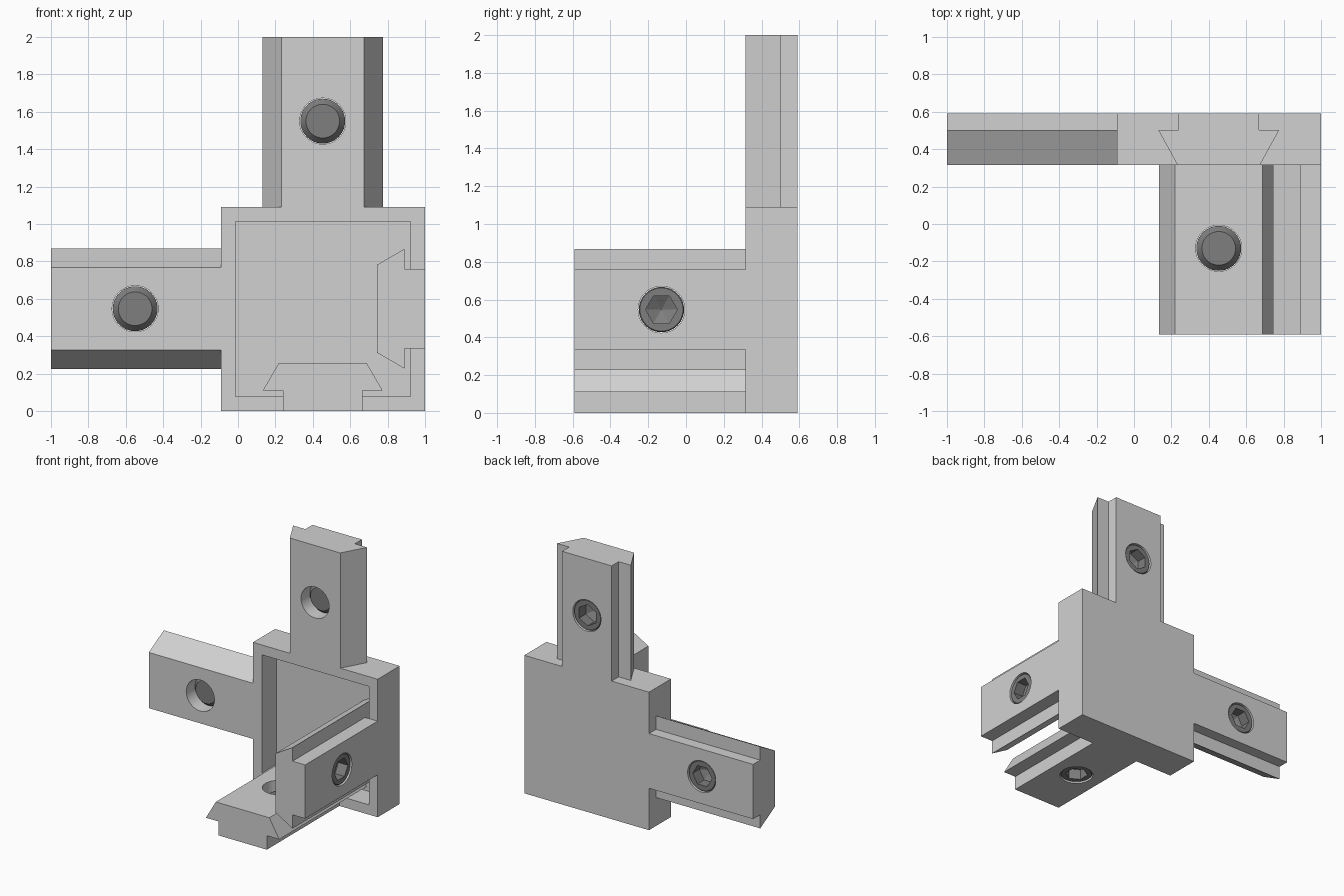
import bpy, bmesh
from math import sin, cos, pi, radians
from mathutils import Matrix, Vector

cube = bpy.data.objects.get("Cube")
if cube:
    bpy.data.objects.remove(cube, do_unlink=True)


def material(name, value):
    m = bpy.data.materials.new(name)
    m.use_nodes = True
    col = (value, value, value, 1)
    m.diffuse_color = col
    m.node_tree.nodes["Principled BSDF"].inputs["Base Color"].default_value = col
    return m


LIGHT = material("light grey", 0.64)
DARK = material("dark grey", 0.21)


def finish(bm, name, mat, matrix=Matrix()):
    bmesh.ops.recalc_face_normals(bm, faces=bm.faces)
    me = bpy.data.meshes.new(name)
    bm.to_mesh(me)
    bm.free()
    me.transform(matrix)
    me.materials.append(mat)
    ob = bpy.data.objects.new(name, me)
    bpy.context.collection.objects.link(ob)
    return ob


def activate(ob):
    bpy.ops.object.select_all(action="DESELECT")
    ob.select_set(True)
    bpy.context.view_layer.objects.active = ob


def smooth(ob):
    activate(ob)
    bpy.ops.object.shade_smooth_by_angle(angle=radians(15))


def prism(profile, start, end):
    """Extrude a (width, depth) profile along local z."""
    bm = bmesh.new()
    face = bm.faces.new([bm.verts.new((w, d, start)) for w, d in profile])
    out = bmesh.ops.extrude_face_region(bm, geom=[face])["geom"]
    moved = [v for v in out if isinstance(v, bmesh.types.BMVert)]
    bmesh.ops.translate(bm, verts=moved, vec=(0, 0, end - start))
    return bm


def mirrored(half):
    return half + [(-w, d) for w, d in reversed(half)]


# Corner plate with a square recess in its front
bm = bmesh.new()
bmesh.ops.create_cube(bm, size=1)
bmesh.ops.scale(bm, vec=(1.09, 0.275, 1.09), verts=bm.verts)
bmesh.ops.translate(bm, vec=(0.455, 0.4525, 0.545), verts=bm.verts)
bm.normal_update()
front = min(bm.faces, key=lambda f: f.normal.y)
bmesh.ops.inset_region(bm, faces=[front], thickness=0.11)
floor = bmesh.ops.extrude_discrete_faces(bm, faces=[front])["faces"][0]
bmesh.ops.translate(bm, verts=floor.verts, vec=(0, 0.185, 0))
finish(bm, "corner_plate", LIGHT)

SIDES = 48


def screw(name, matrix, hole, tip):
    """Set screw: chamfered tip, round shank, hexagonal socket."""
    bm = bmesh.new()

    def ring(r, d, hexagon=False):
        verts = []
        for i in range(SIDES):
            a = 2 * pi * i / SIDES
            q = r
            if hexagon:
                q = r * cos(pi / 6) / cos(a % (pi / 3) - pi / 6)
            verts.append(bm.verts.new((q * sin(a), d, hole + q * cos(a))))
        return verts

    rings = [ring(0.09, tip), ring(0.12, tip - 0.035), ring(0.12, 0.016),
             ring(0.114, 0.008), ring(0.084, 0.008, True), ring(0.084, 0.09, True)]
    bm.faces.new(rings[0])
    for a, b in zip(rings, rings[1:]):
        for i in range(SIDES):
            j = (i + 1) % SIDES
            bm.faces.new((a[i], a[j], b[j], b[i]))
    apex = bm.verts.new((0, 0.13, hole))
    for i in range(SIDES):
        bm.faces.new((rings[-1][i], rings[-1][(i + 1) % SIDES], apex))
    smooth(finish(bm, name, DARK, matrix))


def arm(name, origin, inward, along, widths, lip, depth, length, hole, root=0):
    """Dovetail arm with a bored hole and its set screw."""
    d, u = Vector(inward), Vector(along)
    matrix = Matrix((d.cross(u), d, u)).transposed().to_4x4()
    matrix.translation = origin
    outer, flange, inner = widths
    dovetail = [(flange, lip), (inner, depth)]
    profile = mirrored([(outer, 0), (outer, lip)] + dovetail)
    ob = finish(prism(profile, 0, length), name, LIGHT, matrix)

    # Bored hole
    bm = bmesh.new()
    bmesh.ops.create_cone(bm, cap_ends=True, segments=SIDES, radius1=0.123,
                          radius2=0.123, depth=1)
    place = Matrix.Translation((0, depth / 2, hole)) @ Matrix.Rotation(pi / 2, 4, "X")
    cutter = finish(bm, name + "_cutter", LIGHT, matrix @ place)
    cutter.hide_render = True
    mod = ob.modifiers.new("bore", "BOOLEAN")
    mod.operation = "DIFFERENCE"
    mod.solver = "EXACT"
    mod.object = cutter
    activate(ob)
    bpy.ops.object.modifier_apply(modifier=mod.name)
    bpy.data.objects.remove(cutter, do_unlink=True)
    smooth(ob)

    # Root of the dovetail inside the plate recess
    if root:
        finish(prism(mirrored(dovetail), -root, 0), name + "_root", LIGHT, matrix)
    screw(name + "_screw", matrix, hole, depth - 0.07)


# Arms lying in the plate's plane
flat = dict(widths=(0.216, 0.323, 0.22), lip=0.088, depth=0.275, length=0.91, hole=0.46)
arm("upper_arm", (0.453, 0.59, 1.09), (0, -1, 0), (0, 0, 1), **flat)
arm("right_arm", (-0.09, 0.59, 0.547), (0, -1, 0), (-1, 0, 0), **flat)

# Arms reaching forward from the plate
ahead = dict(along=(0, -1, 0), widths=(0.212, 0.32, 0.234), lip=0.11, depth=0.258,
             length=0.905, hole=0.445, root=0.185)
arm("front_left_arm", (1, 0.315, 0.547), (-1, 0, 0), **ahead)
arm("front_lower_arm", (0.453, 0.315, 0), (0, 0, 1), **ahead)
